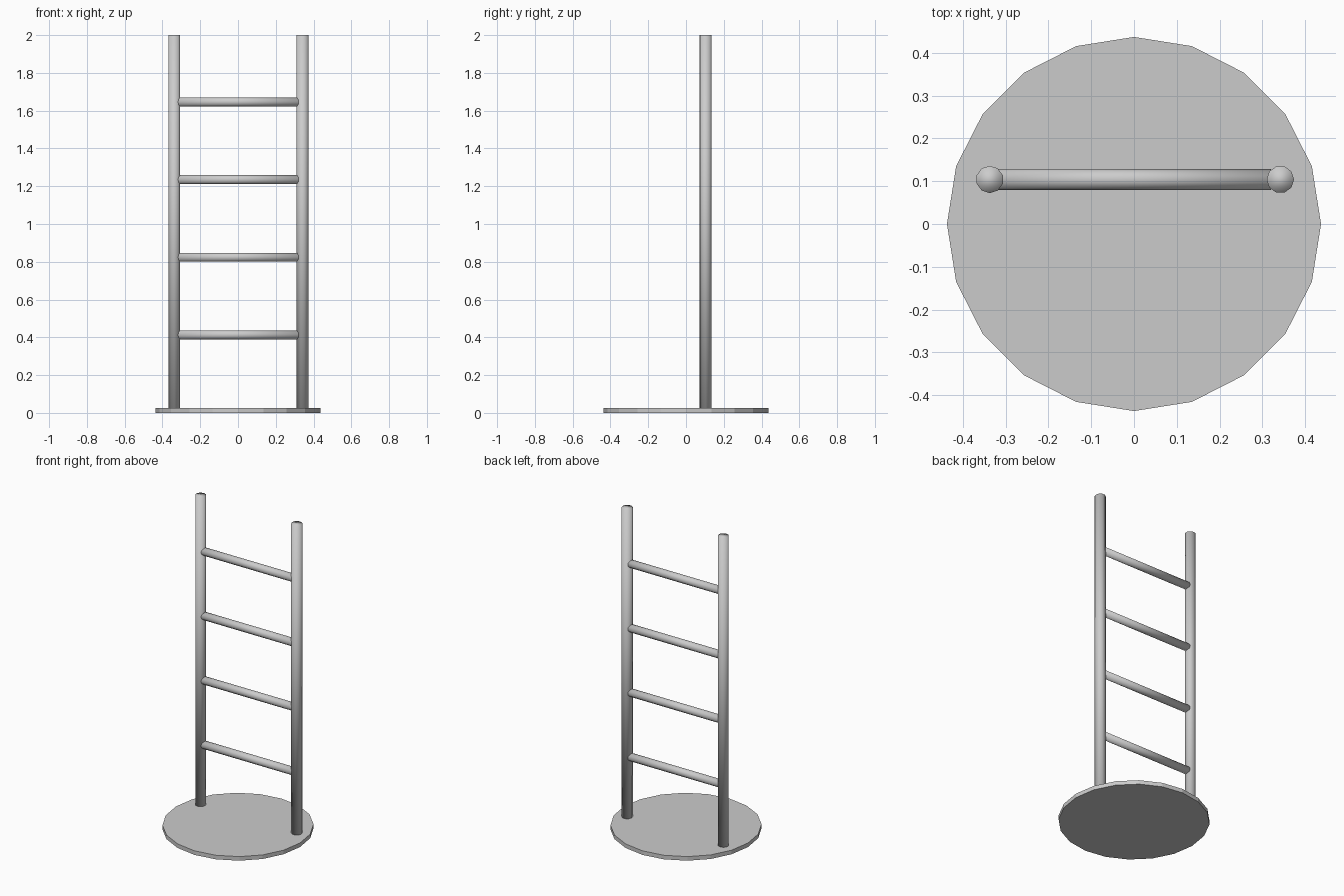
import bpy
from math import pi

cube = bpy.data.objects.get("Cube")
if cube:
    bpy.data.objects.remove(cube, do_unlink=True)

# Single grey finish
grey = bpy.data.materials.new("plain_grey")
grey.use_nodes = True
colour = (0.6, 0.6, 0.6, 1)
grey.diffuse_color = colour
grey.node_tree.nodes["Principled BSDF"].inputs["Base Color"].default_value = colour


def rod(name, sides, radius, length, centre, rotation=(0, 0, 0), smooth=True):
    bpy.ops.mesh.primitive_cylinder_add(
        vertices=sides, radius=radius, depth=length, location=centre, rotation=rotation)
    part = bpy.context.object
    part.name = name
    part.data.materials.append(grey)
    if smooth:
        bpy.ops.object.shade_smooth()
    return part


POST_Y = 0.104
BASE_TOP = 0.026

# Round base plate
rod("base_plate", 20, 0.437, BASE_TOP, (0, 0, BASE_TOP / 2), smooth=False)

# Two uprights
for name, x, turn in (("right_post", -0.337, 0), ("left_post", 0.342, pi / 2)):
    rod(name, 10, 0.032, 2 - BASE_TOP / 2, (x, POST_Y, 1 + BASE_TOP / 4), (0, 0, turn))

# Evenly spaced rungs
for i in range(4):
    rod(f"rung_{i + 1}", 10, 0.025, 0.637, (0.002, POST_Y, 0.413 + i * 0.411), (0, pi / 2, 0))
